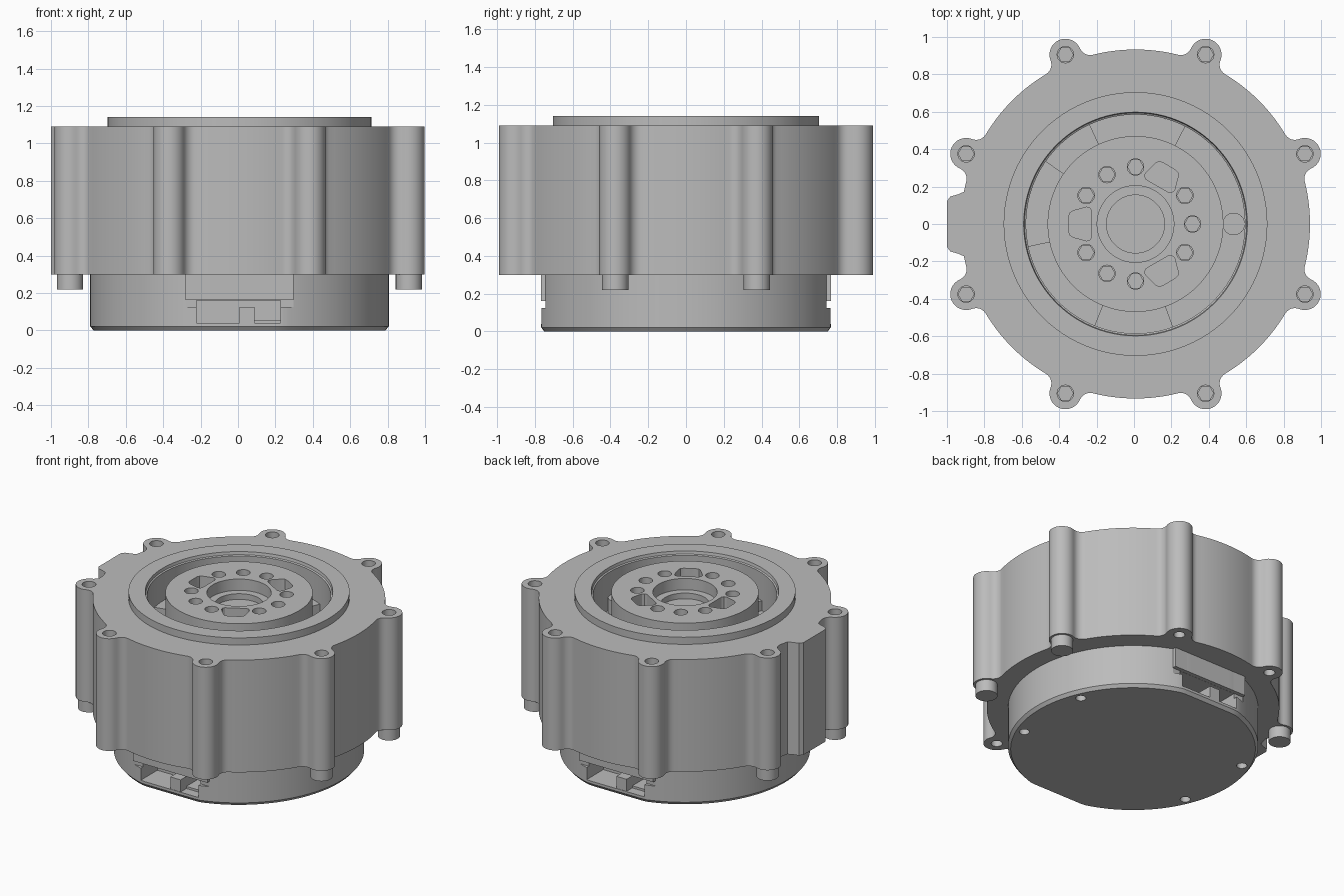
import bpy, bmesh
from math import sin, cos, pi, radians, atan2, acos

if "Cube" in bpy.data.objects:
    bpy.data.objects.remove(bpy.data.objects["Cube"])

CX = 0.008  # the side lug makes the body slightly off centre

grey = bpy.data.materials.new("machined_grey")
grey.use_nodes = True
grey.diffuse_color = (0.5, 0.5, 0.5, 1)
grey.node_tree.nodes["Principled BSDF"].inputs["Base Color"].default_value = (0.5, 0.5, 0.5, 1)


def unit(a):
    return complex(cos(a), sin(a))


def phase(c):
    return atan2(c.imag, c.real)


def arc(centre, r, a0, a1, n):
    return [centre + r * unit(a0 + (a1 - a0) * i / n) for i in range(n + 1)]


def circle(r, n=96, centre=0j):
    return arc(centre, r, 0, 2 * pi, n)[:-1]


def loft(name, sections, closed=False):
    """Skin a stack of equal-length outlines, given as (points, z)."""
    bm = bmesh.new()
    rings = [[bm.verts.new((p.real, p.imag, z)) for p in pts] for pts, z in sections]
    pairs = list(zip(rings, rings[1:]))
    if closed:
        pairs.append((rings[-1], rings[0]))
    else:
        bm.faces.new(rings[0])
        bm.faces.new(rings[-1])
    for low, high in pairs:
        n = len(low)
        for i in range(n):
            j = (i + 1) % n
            bm.faces.new((low[i], low[j], high[j], high[i]))
    bmesh.ops.recalc_face_normals(bm, faces=bm.faces)
    mesh = bpy.data.meshes.new(name)
    bm.to_mesh(mesh)
    bm.free()
    mesh.materials.append(grey)
    ob = bpy.data.objects.new(name, mesh)
    ob.location.x = CX
    bpy.context.collection.objects.link(ob)
    return ob


def prism(name, pts, z0, z1):
    return loft(name, [(pts, z0), (pts, z1)])


def lathe(name, profile, closed=False):
    return loft(name, [(circle(r), z) for r, z in profile], closed)


def box(name, x0, x1, y0, y1, z0, z1, turn=1):
    pts = [complex(x0, y0), complex(x1, y0), complex(x1, y1), complex(x0, y1)]
    return prism(name, [p * turn for p in pts], z0, z1)


def cut(ob, cutters):
    """Subtract the cutters in order, then discard them."""
    for c in cutters:
        c.hide_render = True
        mod = ob.modifiers.new("cut", "BOOLEAN")
        mod.operation, mod.solver, mod.object = "DIFFERENCE", "EXACT", c
    bpy.context.view_layer.update()
    deps = bpy.context.evaluated_depsgraph_get()
    mesh = bpy.data.meshes.new_from_object(ob.evaluated_get(deps))
    ob.modifiers.clear()
    ob.data = mesh
    for c in cutters:
        bpy.data.objects.remove(c)


def socket(at, z):
    """Round recess with a hexagonal socket below it."""
    return [prism("cutter", circle(0.044, 24, at), z - 0.05, z + 0.1),
            prism("cutter", circle(0.042, 6, at), z - 0.14, z - 0.04)]


# Housing outline: circle with eight filleted screw lobes and a side lug
R, LOBE_D, LOBE_R, FILLET = 0.933, 0.98, 0.085, 0.06
phi = acos((LOBE_D**2 + (R + FILLET)**2 - (LOBE_R + FILLET)**2) / (2 * LOBE_D * (R + FILLET)))
fc = (R + FILLET) * unit(-phi)
start = phase(-fc)
end = phase(LOBE_D - fc)
if start < 0:
    start += 2 * pi
if end < 0:
    end += 2 * pi
tip = phase(fc - LOBE_D)
half = arc(fc, FILLET, start, end, 6)
lobe = half + arc(LOBE_D, LOBE_R, tip, -tip, 16)[1:-1] + [p.conjugate() for p in reversed(half)]
lug = [complex(-0.918, 0.172), complex(-0.95, 0.158), complex(-0.99, 0.147), complex(-1.008, 0.122)]
lug += [p.conjugate() for p in reversed(lug)]

lobe_angles = [radians(22.5 + 45 * k) for k in range(8)]
outline = []
for k, a in enumerate(lobe_angles):
    outline += [p * unit(a) for p in lobe]
    if k == 3:
        outline += lug
    else:
        outline += arc(0, R, a + phi, a + pi / 4 - phi, 14)[1:-1]

FLOOR = 0.85
housing = prism("housing", outline, 0.30, 1.09)
cutters = [prism("cutter", circle(0.585), FLOOR, 1.3)]
for a in lobe_angles:
    at = LOBE_D * unit(a)
    cutters += socket(at, 1.09)
    if abs(at.real) < abs(at.imag):
        cutters.append(prism("cutter", circle(0.036, 24, at), 0.2, 0.42))
    else:
        prism("screw_end", circle(0.07, 32, at), 0.22, 0.31)
cut(housing, cutters)

# Raised collar on top
lathe("collar", [(0.705, 1.09), (0.705, 1.14), (0.598, 1.14), (0.594, 1.12),
                 (0.585, 1.115), (0.585, 1.09)], closed=True)

# Ledges and boss on the floor of the annular gap
for a0, a1 in ((63, 115), (145, 192), (248, 290)):
    a0, a1 = radians(a0), radians(a1)
    prism("gap_ledge", arc(0, 0.585, a0, a1, 16) + arc(0, 0.46, a1, a0, 16), FLOOR - 0.02, FLOOR + 0.07)
prism("gap_boss", circle(0.06, 32, 0.525), FLOOR - 0.02, FLOOR + 0.1)

# Output hub with stepped bore, screw sockets and three pockets
HUB = 1.13
hub = lathe("output_hub", [(0.47, FLOOR - 0.02), (0.47, HUB), (0.205, HUB), (0.205, HUB - 0.08),
                           (0.155, HUB - 0.08), (0.155, HUB - 0.12)])
side = [complex(0.235, 0.07), complex(0.245, 0.085), complex(0.262, 0.09),
        complex(0.335, 0.07), complex(0.35, 0.06), complex(0.357, 0.04)]
pocket = [p.conjugate() for p in side] + side[::-1]
cutters = []
for k in range(12):
    turn = unit(k * pi / 6)
    if k in (2, 6, 10):
        cutters.append(prism("cutter", [p * turn for p in pocket], HUB - 0.12, HUB + 0.1))
    elif k not in (1, 3, 4, 5, 7, 8, 9, 11, 0):
        continue
    else:
        cutters += socket(0.305 * turn, HUB)
cut(hub, cutters)

# Base: round with two flats, chamfered below
FLAT = 0.767
base_pts = [complex(p.real, max(-FLAT, min(FLAT, p.imag))) for p in circle(0.798, 128)]
base = loft("base", [([p * 0.978 for p in base_pts], 0), (base_pts, 0.022), (base_pts, 0.30)])
cutters = [prism("cutter", circle(0.033, 20, complex(x, y)), -0.1, 0.08)
           for x in (-0.67, 0.67) for y in (-0.28, 0.28)]
for turn in (1, -1):
    cutters.append(box("cutter", -0.29, 0.29, -0.9, -0.74, 0.125, 0.162, turn))
    cutters.append(box("cutter", -0.23, 0.22, -0.9, -0.58, 0.04, 0.161, turn))
cut(base, cutters)

# Connector ports on the front and back flats
for turn, where in ((1, "front"), (-1, "back")):
    box(where + "_port_cover", -0.29, 0.29, -FLAT, -0.5, 0.162, 0.305, turn)
    box(where + "_port_divider", 0.0, 0.08, -0.764, -0.57, 0.03, 0.125, turn)
    box(where + "_port_step", 0.08, 0.225, -0.70, -0.57, 0.03, 0.055, turn)

# Smooth round walls, crisp edges
bpy.ops.object.select_all(action="DESELECT")
for ob in bpy.context.collection.objects:
    if ob.type == "MESH":
        ob.select_set(True)
        bpy.context.view_layer.objects.active = ob
bpy.ops.object.shade_smooth_by_angle(angle=radians(30))
